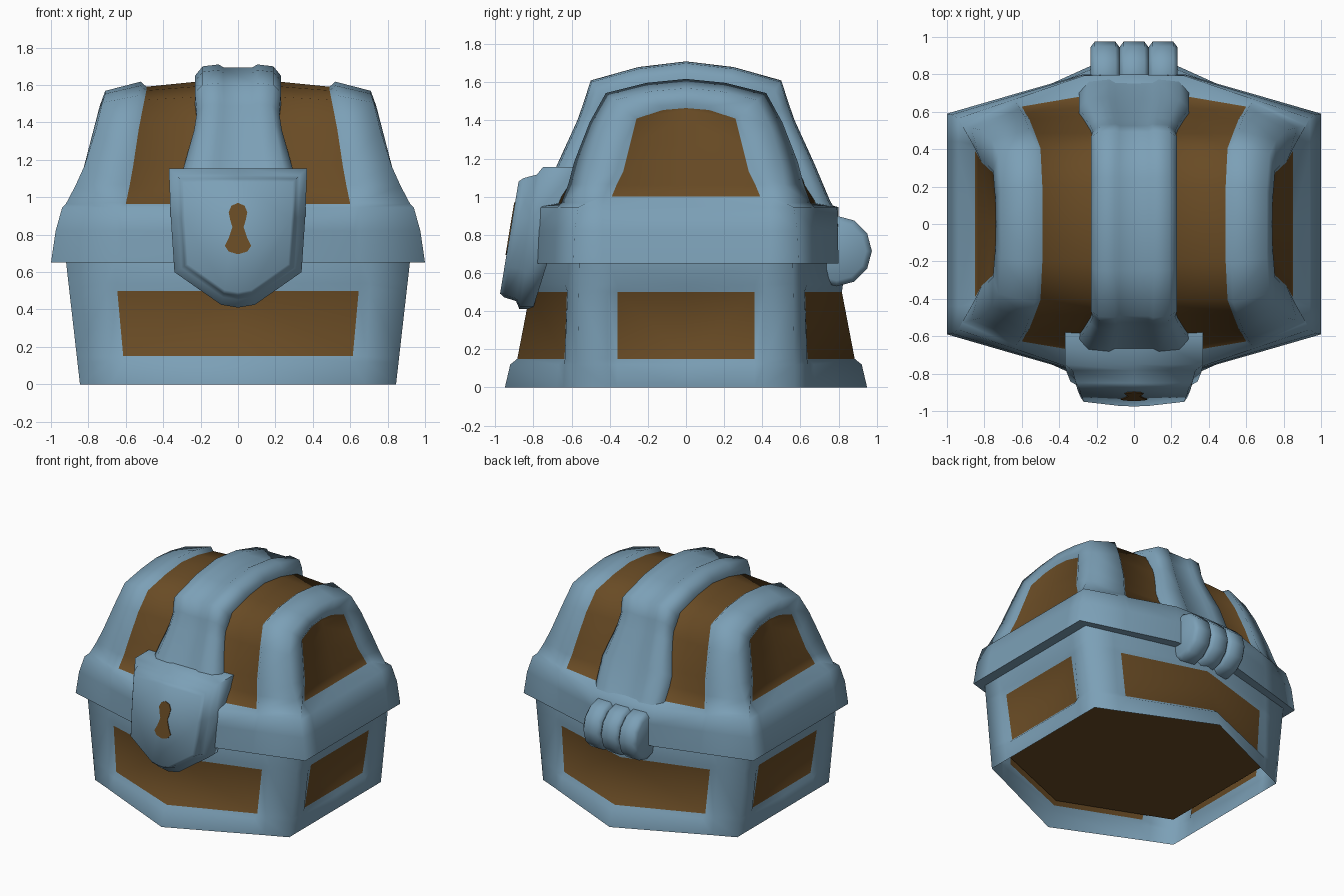
import bpy, bmesh
from math import radians, sin, cos, tau
from mathutils import Vector

old = bpy.data.objects.get("Cube")
if old:
    bpy.data.objects.remove(old, do_unlink=True)


def material(name, rgb):
    m = bpy.data.materials.new(name)
    m.use_nodes = True
    m.diffuse_color = (*rgb, 1)
    m.node_tree.nodes["Principled BSDF"].inputs["Base Color"].default_value = (*rgb, 1)
    return m


BLUE = material("blue_metal", (0.2, 0.35, 0.47))
BROWN = material("brown_wood", (0.14, 0.07, 0.018))


def finish(name, bm, mats, angle):
    bmesh.ops.remove_doubles(bm, verts=bm.verts, dist=0.0005)
    bmesh.ops.recalc_face_normals(bm, faces=bm.faces)
    me = bpy.data.meshes.new(name)
    bm.to_mesh(me)
    bm.free()
    for m in mats:
        me.materials.append(m)
    ob = bpy.data.objects.new(name, me)
    bpy.context.collection.objects.link(ob)
    bpy.ops.object.select_all(action='DESELECT')
    ob.select_set(True)
    bpy.context.view_layer.objects.active = ob
    bpy.ops.object.shade_smooth_by_angle(angle=radians(angle))


def quarter_shell(name, rows, is_wood=lambda r, c: False):
    """Skin a grid of points for one quarter and repeat it across x and y."""
    bm = bmesh.new()
    for sx in (1, -1):
        for sy in (1, -1):
            g = [[bm.verts.new((x * sx, y * sy, z)) for x, y, z in row] for row in rows]
            for r in range(len(g) - 1):
                for c in range(len(g[0]) - 1):
                    f = bm.faces.new((g[r][c], g[r][c + 1], g[r + 1][c + 1], g[r + 1][c]))
                    f.material_index = int(is_wood(r, c))
    finish(name, bm, (BLUE, BROWN), 85)


def loft(name, rings, mat, angle):
    """Skin closed rings of points and cap both ends."""
    bm = bmesh.new()
    g = [[bm.verts.new(p) for p in ring] for ring in rings]
    n = len(g[0])
    for a, b in zip(g, g[1:]):
        for i in range(n):
            j = (i + 1) % n
            bm.faces.new((a[i], a[j], b[j], b[i]))
    bm.faces.new(g[0])
    bm.faces.new(g[-1])
    finish(name, bm, (mat,), angle)


def push(y, z, off):
    """Move an arch point outward from the chest's core."""
    n = Vector((y, z - 0.85)).normalized() * off
    return y + n.x, z + n.y


# Base: six-sided wall with recessed wooden panels
foot = [(.845, 0), (.845, .36), (.845, .41), (.845, .57), (.68, .642), (.60, .679), (0, .95)]
head = [(.92, 0), (.92, .36), (.92, .41), (.92, .56), (.71, .614), (.66, .627), (0, .795)]
rows = []
for z, depth in ((0, 0), (.12, 0), (.15, .03), (.5, .015), (.54, 0), (.66, 0)):
    row = []
    for c, (a, b) in enumerate(zip(foot, head)):
        x, y = Vector(a).lerp(Vector(b), z / .66)
        if c < 2:
            x -= depth
        elif c > 4:
            y -= depth
        row.append((x, y, z))
    rows.append(row)
quarter_shell("base", rows, lambda r, c: r == 2 and c in (0, 5))

# Floor board, raised inside the base
bm = bmesh.new()
bm.faces.new([bm.verts.new((x, y, .18)) for x, y in
              ((.815, .535), (0, .865), (-.815, .535),
               (-.815, -.535), (0, -.865), (.815, -.535))])
finish("floor", bm, (BROWN,), 30)

# Lid: rim, arched wooden body, raised end ribs and recessed end panels
# arch levels: y at centre, y loss per x, z, crown, rib inner x, rib outer x, panel y, panel z
levels = [(.73, .17, .965, 0, .60, .92, .39, 1.0),
          (.655, .11, 1.06, 0, .58, .87, .365, 1.06),
          (.595, .06, 1.17, 0, .56, .82, .33, 1.13),
          (.485, 0, 1.37, .03, .53, .76, .295, 1.27),
          (.405, 0, 1.52, .06, .50, .725, .26, 1.41),
          (.2, 0, 1.57, .08, .49, .71, .12, 1.455),
          (0, 0, 1.59, .1, .49, .71, 0, 1.465)]


def rim_row(end_x, end_y, slope, z, scale=1):
    row = [(x, min(.8, end_y + slope * (end_x - x)), z) for x in (0, .27, .62, .65, end_x)]
    row += [(end_x, y, z) for y in (.44, .39, 0)]
    return [(x * scale, y * scale, z) for x, y, z in row]


rows = [rim_row(1, .59, .29, .652, .9), rim_row(1, .59, .29, .65),
        rim_row(.975, .585, .3, .82), rim_row(.94, .565, .34, .945)]
for y0, slope, z, crown, x_in, x_out, py, pz in levels:
    row = []
    for x, off, squeeze in ((0, 0, 1), (.23, 0, 1), (x_in, 0, 1),
                            (x_in + .03, .03, 1), (x_out, 0, .92)):
        y, zz = push(y0 - slope * x, z + crown * (.5 - x), off)
        row.append((x, y * squeeze if y0 else 0, zz))
    px = .85 - .27 * (pz - 1)
    row += [(px + .015, py * 1.1, pz + .02 * (pz - .9) / .5),
            (px, py, pz), (px, 0, pz)]
    rows.append(row)
quarter_shell("lid", rows, lambda r, c: r > 3 and c in (0, 1, 6))

# Centre strap with two side ridges, running over the lid
section = [(0, -.015), (.34, -.015), (.45, 0), (.82, -.01), (1, -.06), (1, -.13)]
strap = [(.79, .92, .29), (.755, .98, .295), (.675, 1.17, .295), (.57, 1.4, .235),
         (.535, 1.5, .22), (.5, 1.61, .23), (.25, 1.68, .23), (0, 1.71, .23)]
rows = []
for y, z, half in strap:
    row = []
    for u, off in section:
        yy, zz = push(y, z, off)
        row.append((u * half, yy if y else 0, zz))
    rows.append(row)
quarter_shell("strap", rows)


# Lock: tilted shield with a raised centre
def lock_y(z):
    return -.75 - .165 * (1.16 - z)


def mirrored(half):
    return half + [(-x, z) for x, z in reversed(half) if x]


shield = mirrored([(0, 1.155), (.37, 1.155), (.36, .9), (.34, .6), (.09, .425), (0, .41)])
rings = [[(x, lock_y(z) + .07 + .15 * (z - .41), z) for x, z in shield]]
for scale, depth in ((1, 0), (.89, -.025), (.84, -.09), (.79, -.115)):
    ring = []
    for x, z in shield:
        z = .8 + (z - .8) * scale
        ring.append((x * scale, lock_y(z) + depth, z))
    rings.append(ring)
loft("lock", rings, BLUE, 80)

# Keyhole plate
hole = mirrored([(0, .97), (.035, .955), (.05, .92), (.042, .88), (.03, .84),
                 (.05, .78), (.07, .74), (.05, .71), (0, .695)])
loft("keyhole", [[(x, lock_y(z) - d, z) for x, z in hole] for d in (.113, .12)], BROWN, 30)

# Hinge: three rounded barrels on the back
for label, cx in (("right", -.155), ("middle", 0), ("left", .155)):
    rings = []
    for dx, r in ((-.078, .155), (-.055, .185), (.055, .185), (.078, .155)):
        rings.append([(cx + dx, .79 + r * cos(tau * i / 12), .715 + r * sin(tau * i / 12))
                      for i in range(12)])
    loft("hinge_barrel_" + label, rings, BLUE, 60)
